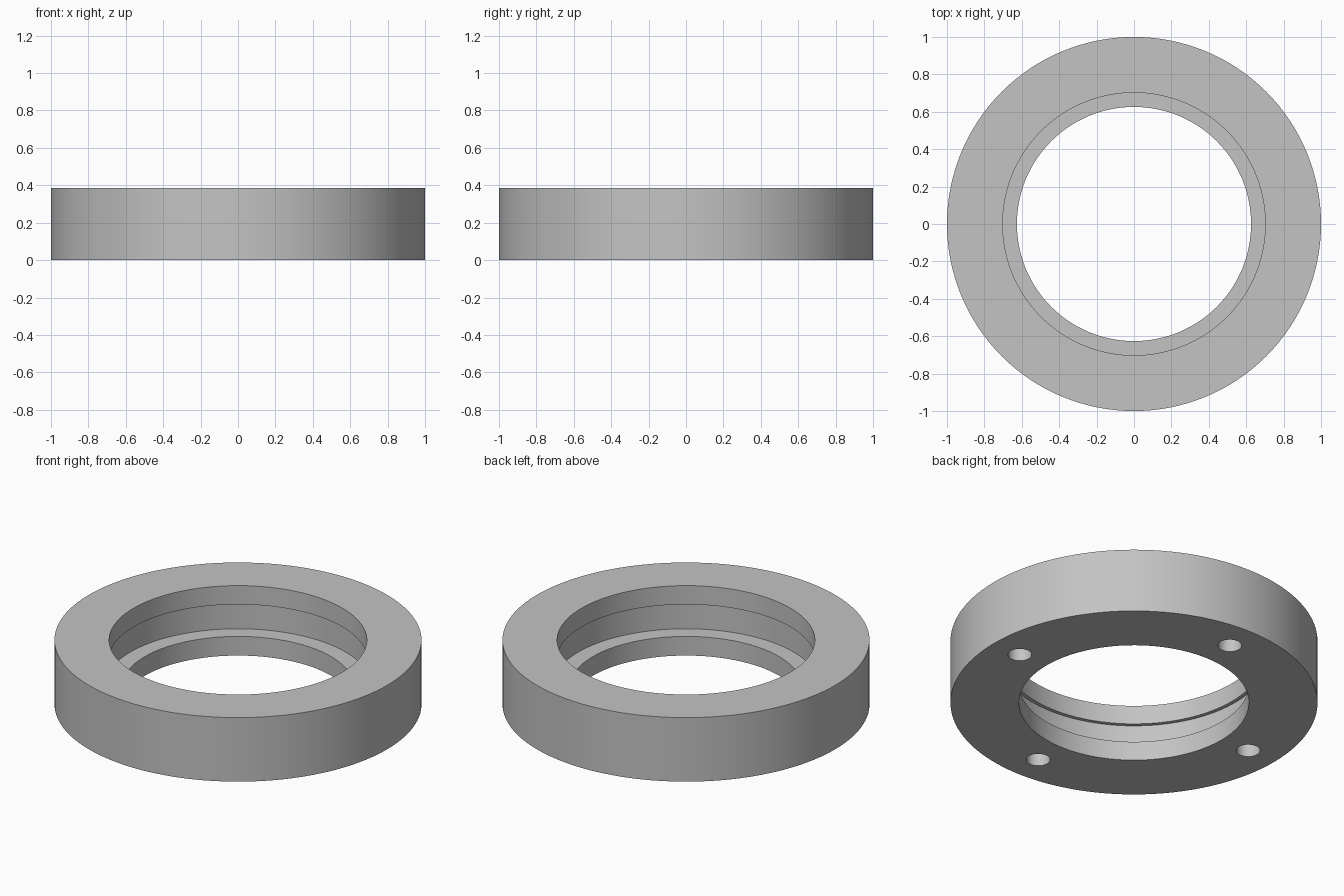
import bpy, bmesh, math
from mathutils import Matrix, Vector

cube = bpy.data.objects.get("Cube")
if cube:
    bpy.data.objects.remove(cube, do_unlink=True)

SEGMENTS = 128
HEIGHT = 0.385
BOLT_CIRCLE, HOLE_RADIUS, HOLE_DEPTH = 0.812, 0.065, 0.2

grey = bpy.data.materials.new("light grey metal")
grey.use_nodes = True
grey.diffuse_color = (0.55, 0.55, 0.55, 1)
grey.node_tree.nodes["Principled BSDF"].inputs["Base Color"].default_value = grey.diffuse_color


def make_object(name, bm):
    bmesh.ops.recalc_face_normals(bm, faces=bm.faces)
    mesh = bpy.data.meshes.new(name)
    bm.to_mesh(mesh)
    bm.free()
    mesh.materials.append(grey)
    obj = bpy.data.objects.new(name, mesh)
    bpy.context.collection.objects.link(obj)
    return obj


# Ring body: a lathed section with a bore, a ledge and an undercut groove
section = [(1, 0), (1, HEIGHT), (0.702, HEIGHT), (0.702, 0.272),
           (0.724, 0.272), (0.724, 0.115), (0.626, 0.115), (0.626, 0)]
bm = bmesh.new()
verts = [bm.verts.new((r, 0, z)) for r, z in section]
edges = [bm.edges.new((v, verts[i - 1])) for i, v in enumerate(verts)]
bmesh.ops.spin(bm, geom=verts + edges, cent=(0, 0, 0), axis=(0, 0, 1),
               angle=math.tau, steps=SEGMENTS, use_merge=True)
bmesh.ops.remove_doubles(bm, verts=bm.verts, dist=1e-4)
ring = make_object("ring_body", bm)

# Four blind bolt holes in the underside
bm = bmesh.new()
for i in range(4):
    centre = Matrix.Rotation(i * math.pi / 2, 3, 'Z') @ Vector((BOLT_CIRCLE, 0, 0))
    bmesh.ops.create_cone(bm, cap_ends=True, segments=48, radius1=HOLE_RADIUS,
                          radius2=HOLE_RADIUS, depth=2 * HOLE_DEPTH,
                          matrix=Matrix.Translation(centre))
cutter = make_object("bolt_hole_cutter", bm)
cutter.hide_render = True

cut = ring.modifiers.new("bolt_holes", 'BOOLEAN')
cut.operation = 'DIFFERENCE'
cut.solver = 'EXACT'
cut.object = cutter

bpy.ops.object.select_all(action='DESELECT')
ring.select_set(True)
bpy.context.view_layer.objects.active = ring
bpy.ops.object.modifier_apply(modifier=cut.name)
bpy.data.objects.remove(cutter, do_unlink=True)

# Smooth round walls, sharp rims
bpy.ops.object.shade_smooth_by_angle(angle=math.radians(30))
